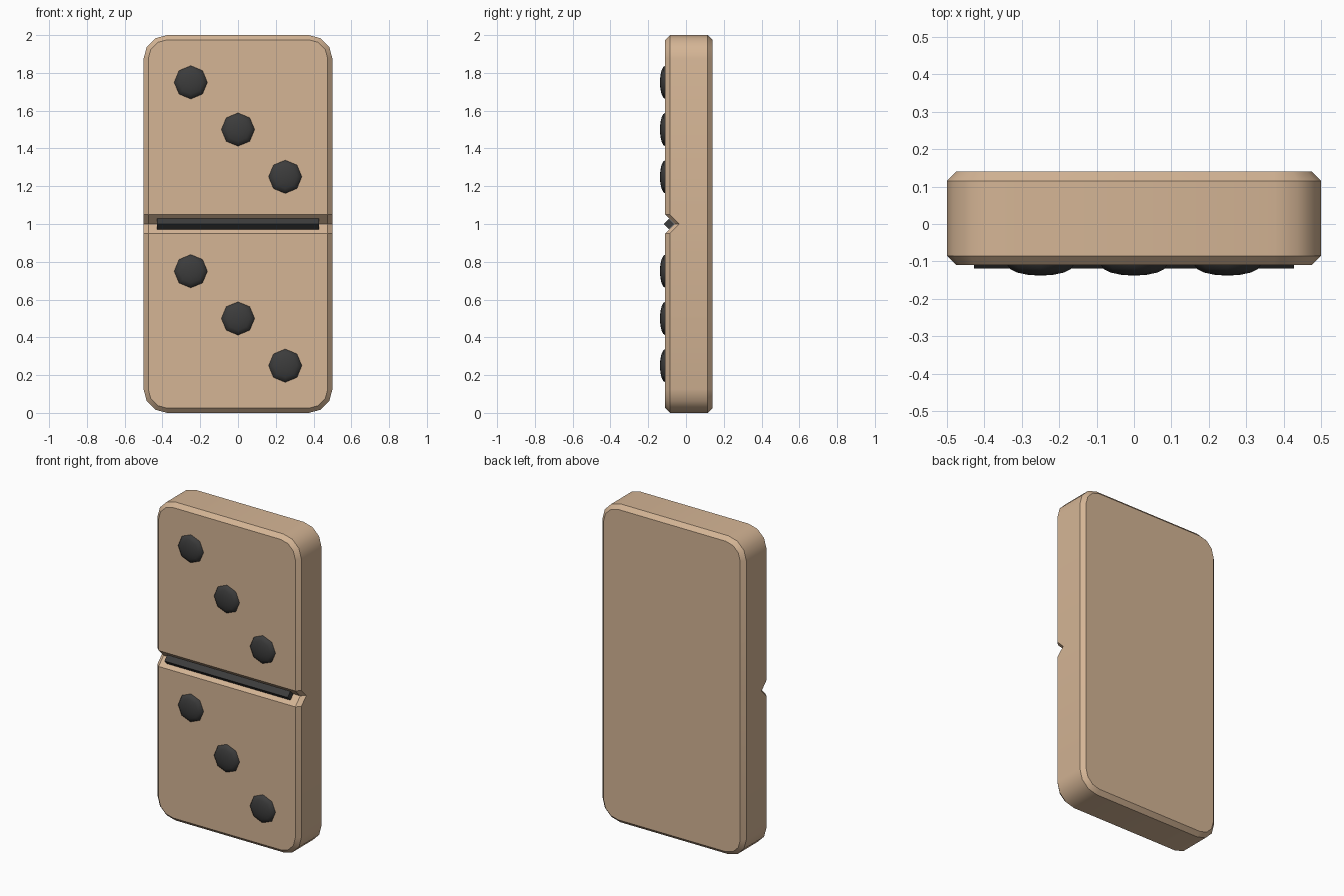
import bpy, bmesh, math
from mathutils import Matrix

if "Cube" in bpy.data.objects:
    bpy.data.objects.remove(bpy.data.objects["Cube"])


def material(name, rgb):
    m = bpy.data.materials.new(name)
    m.diffuse_color = (*rgb, 1)
    m.use_nodes = True
    m.node_tree.nodes["Principled BSDF"].inputs["Base Color"].default_value = m.diffuse_color
    return m


TAN = material("tan", (0.66, 0.46, 0.30))
BLACK = material("soft black", (0.045, 0.045, 0.045))


def make_object(name, bm, mat, angle):
    bmesh.ops.recalc_face_normals(bm, faces=bm.faces)
    me = bpy.data.meshes.new(name)
    bm.to_mesh(me)
    bm.free()
    me.materials.append(mat)
    ob = bpy.data.objects.new(name, me)
    bpy.context.collection.objects.link(ob)
    bpy.ops.object.select_all(action='DESELECT')
    ob.select_set(True)
    bpy.context.view_layer.objects.active = ob
    bpy.ops.object.shade_smooth_by_angle(angle=math.radians(angle))
    return ob


def outline(bm, y, inset, notch):
    """Rounded rectangle with three groove points on each long side."""
    r = 0.125 - inset
    pts = []

    def corner(sx, sz, start):
        for i in range(4):
            a = math.radians(start + 30 * i)
            pts.append((sx * 0.375 + r * math.cos(a), y,
                        1 + sz * 0.875 + r * math.sin(a)))

    def side(sx):
        for dz in (-0.05, 0, 0.05):
            pts.append((sx * (0.5 - inset), y + (0 if dz else notch), 1 + sx * dz))

    corner(1, -1, -90)
    side(1)
    corner(1, 1, 0)
    corner(-1, 1, 90)
    side(-1)
    corner(-1, -1, 180)
    return [bm.verts.new(p) for p in pts]


# Tile: chamfered slab with a V groove across the front
bm = bmesh.new()
rings = [outline(bm, 0.14, 0.025, 0), outline(bm, 0.115, 0, 0),
         outline(bm, -0.085, 0, 0.05), outline(bm, -0.11, 0.025, 0.05)]
for a, b in zip(rings, rings[1:]):
    n = len(a)
    for i in range(n):
        j = (i + 1) % n
        bm.faces.new((a[i], a[j], b[j], b[i]))
bm.faces.new(rings[0])
f = rings[-1]
bm.faces.new(f[:5] + f[17:])
bm.faces.new(f[6:16])
bm.faces.new((f[4], f[5], f[16], f[17]))
bm.faces.new((f[5], f[6], f[15], f[16]))
make_object("tile", bm, TAN, 35)

# Divider bar: four-sided rod lying in the groove
bm = bmesh.new()
bmesh.ops.create_cone(bm, cap_ends=True, segments=4, radius1=0.028, radius2=0.028, depth=0.856,
                      matrix=Matrix.Translation((0, -0.091, 1)) @ Matrix.Rotation(math.pi / 2, 4, 'Y'))
make_object("divider_bar", bm, BLACK, 30)

# Pips: flattened eight-sided domes, three diagonal on each half
for half, zc in (("lower", 0.5), ("upper", 1.5)):
    for k in (-1, 0, 1):
        bm = bmesh.new()
        bmesh.ops.create_uvsphere(
            bm, u_segments=8, v_segments=8, radius=1,
            matrix=Matrix.Translation((0.25 * k, -0.11, zc - 0.25 * k))
            @ Matrix.Diagonal((0.088, 0.028, 0.088, 1)) @ Matrix.Rotation(math.pi / 2, 4, 'X'))
        make_object(f"{half}_pip_{k + 2}", bm, BLACK, 60)
